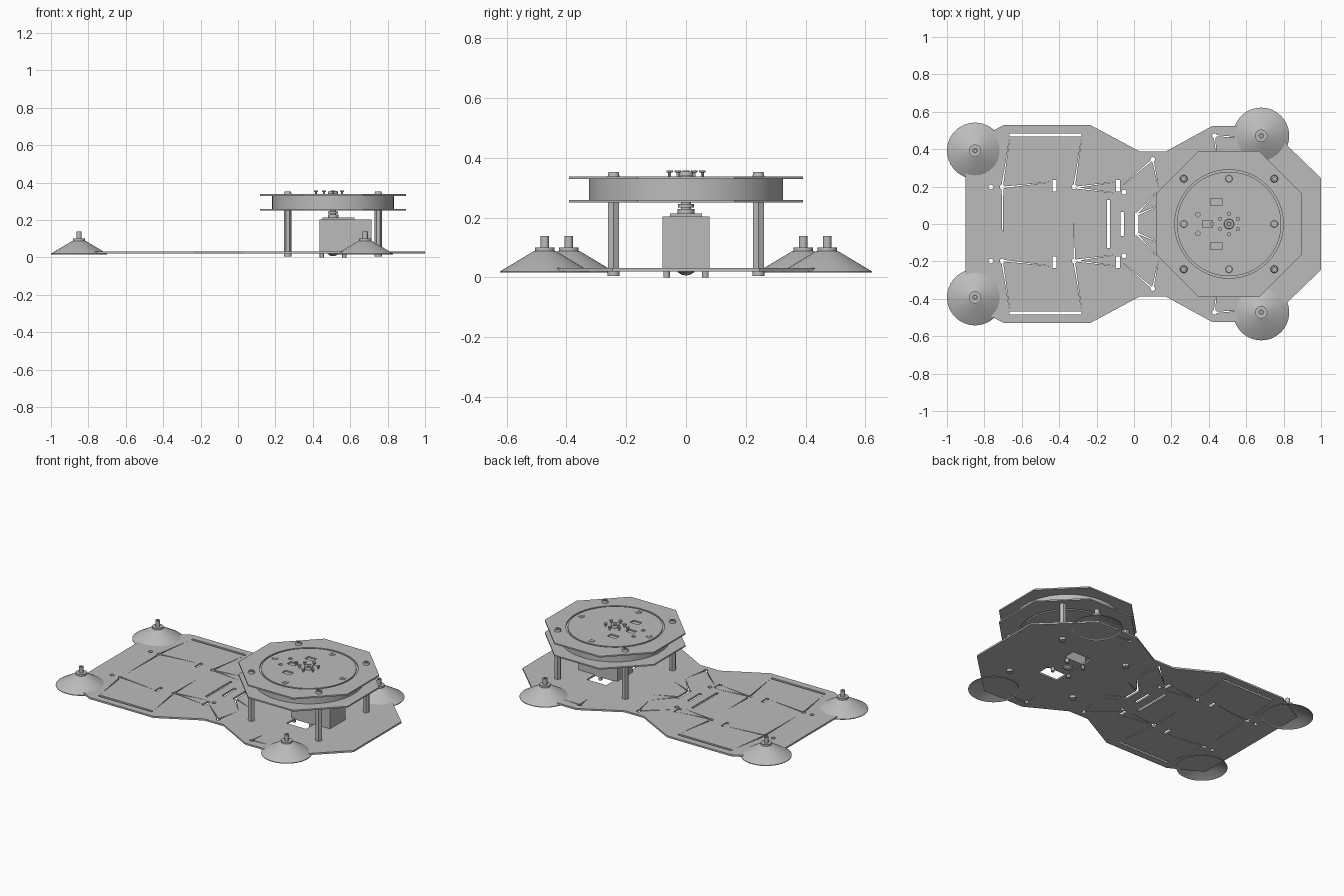
import bpy, bmesh
from math import cos, sin, tan, pi, radians
from mathutils import Vector

cube = bpy.data.objects.get("Cube")
if cube:
    bpy.data.objects.remove(cube, do_unlink=True)

grey = bpy.data.materials.new("plain grey")
grey.use_nodes = True
grey.diffuse_color = (0.5, 0.5, 0.5, 1)
grey.node_tree.nodes["Principled BSDF"].inputs["Base Color"].default_value = (0.5, 0.5, 0.5, 1)


def ring(x, y, r, sides, turn=0.0):
    return [(x + r * cos(turn + 2 * pi * i / sides), y + r * sin(turn + 2 * pi * i / sides))
            for i in range(sides)]


def rect(x, y, w, d):
    return [(x - w / 2, y - d / 2), (x + w / 2, y - d / 2), (x + w / 2, y + d / 2), (x - w / 2, y + d / 2)]


def slit(a, b, w=0.009):
    """Narrow wedge that tapers from a to b."""
    a, b = Vector(a), Vector(b)
    side = (b - a).normalized().orthogonal() * w / 2
    return [tuple(a - side), tuple(b), tuple(a + side)]


def flip(pts):
    return [(x, -y) for x, y in pts]


def prisms(name, outlines, z0, z1, smooth=False):
    """Extrude every outline from z0 to z1 into one object."""
    bm = bmesh.new()
    for pts in outlines:
        low = [bm.verts.new((x, y, z0)) for x, y in pts]
        high = [bm.verts.new((x, y, z1)) for x, y in pts]
        bm.faces.new(low)
        bm.faces.new(high)
        for i in range(len(pts)):
            j = (i + 1) % len(pts)
            bm.faces.new((low[i], low[j], high[j], high[i]))
    return finish(name, bm, smooth)


def lathe(name, profile, x, y, sides=48):
    """Spin an (r, z) profile round a vertical axis."""
    bm = bmesh.new()
    verts = [bm.verts.new((r, 0, z)) for r, z in profile]
    edges = [bm.edges.new(p) for p in zip(verts, verts[1:])]
    bmesh.ops.spin(bm, geom=verts + edges, cent=(0, 0, 0), axis=(0, 0, 1), angle=2 * pi, steps=sides)
    bmesh.ops.remove_doubles(bm, verts=bm.verts, dist=0.0001)
    bmesh.ops.translate(bm, verts=bm.verts, vec=(x, y, 0))
    return finish(name, bm, True)


def finish(name, bm, smooth):
    bmesh.ops.recalc_face_normals(bm, faces=bm.faces)
    mesh = bpy.data.meshes.new(name)
    bm.to_mesh(mesh)
    bm.free()
    mesh.materials.append(grey)
    obj = bpy.data.objects.new(name, mesh)
    bpy.context.collection.objects.link(obj)
    if smooth:
        activate(obj)
        bpy.ops.object.shade_smooth_by_angle(angle=radians(30))
    return obj


def activate(obj):
    bpy.ops.object.select_all(action='DESELECT')
    obj.select_set(True)
    bpy.context.view_layer.objects.active = obj


def cut(obj, outlines):
    """Punch the outlines through a flat part."""
    cutter = prisms("cutter", outlines, -1, 1)
    cutter.hide_render = True
    mod = obj.modifiers.new("holes", 'BOOLEAN')
    mod.operation, mod.solver, mod.use_self = 'DIFFERENCE', 'EXACT', True
    mod.object = cutter
    activate(obj)
    bpy.ops.object.modifier_apply(modifier=mod.name)
    bpy.data.objects.remove(cutter, do_unlink=True)


# Base plate outline, mirrored across the long axis
half = [(1.0, 0.245), (0.71, 0.525), (0.42, 0.525), (0.17, 0.388), (0.03, 0.388),
        (-0.235, 0.53), (-0.695, 0.53), (-0.9, 0.42)]
base = prisms("base_plate", [half + flip(half)[::-1]], 0.02, 0.031)

# Slots, bolt holes and cracks on one side of the base plate
side_holes = [rect(-0.472, 0.477, 0.385, 0.016), rect(-0.425, 0.205, 0.02, 0.06),
              rect(-0.085, 0.205, 0.02, 0.06)]
for x, y in [(-0.765, 0.198), (-0.705, 0.198), (-0.32, 0.198), (0.1, 0.345), (0.43, 0.472), (-0.053, 0.17)]:
    side_holes.append(ring(x, y, 0.013, 12))
for a, b in [((-0.705, 0.2), (-0.665, 0.46)), ((-0.32, 0.2), (-0.28, 0.46)),
             ((-0.32, 0.195), (-0.1, 0.225)), ((-0.32, 0.195), (-0.1, 0.165)),
             ((-0.705, 0.195), (-0.44, 0.225)), ((0.1, 0.345), (-0.07, 0.2)),
             ((0.1, 0.345), (0.13, 0.2)), ((0.43, 0.472), (0.55, 0.465)),
             ((0.43, 0.472), (0.44, 0.37)), ((0.02, 0.06), (0.13, 0.18)),
             ((0.02, 0.05), (0.16, 0.11))]:
    side_holes.append(slit(a, b))
holes = side_holes + [flip(h) for h in side_holes]
holes += [rect(-0.137, 0, 0.016, 0.256), rect(-0.063, 0, 0.02, 0.128), rect(0.015, 0, 0.02, 0.125),
          slit((-0.703, 0.19), (-0.703, -0.13)), slit((-0.32, -0.19), (-0.32, 0.03)),
          rect(0.53, 0, 0.14, 0.32)]
cut(base, holes)

# Suction cups, hollow underneath, with a flange and a socketed stem
cup = [(0, 0.125), (0.007, 0.125), (0.007, 0.138), (0.014, 0.138), (0.014, 0.1), (0.033, 0.1),
       (0.033, 0.088), (0.04, 0.086), (0.15, 0.02), (0.15, 0.016), (0.035, 0.072), (0, 0.072)]
for label, s in (("left", 1), ("right", -1)):
    lathe(f"suction_cup_a_{label}", cup, -0.85, s * 0.392)
    lathe(f"suction_cup_b_{label}", cup, 0.68, s * 0.472)

# Turntable: two octagonal plates, each with a disc set in a narrow gap, round a drum
CX = 0.508
octagon = ring(CX, 0, 0.391 / cos(pi / 8), 8, pi / 8)
for name, z in (("lower", 0.25), ("upper", 0.329)):
    plate = prisms(f"{name}_octagon_plate", [octagon], z, z + 0.009)
    cut(plate, [ring(CX, 0, 0.29, 64)])
    disc = prisms(f"{name}_disc", [ring(CX, 0, 0.279, 64)], z, z + 0.009)
    windows = [rect(CX - 0.068, 0.117, 0.06, 0.038), rect(CX - 0.068, -0.117, 0.06, 0.038),
               rect(CX - 0.115, 0, 0.055, 0.038),
               ring(CX - 0.167, 0.05, 0.012, 12), ring(CX - 0.167, -0.05, 0.012, 12)]
    if name == "upper":
        cut(disc, windows)
prisms("drum", [ring(CX, 0, 0.325, 64)], 0.2585, 0.3295, True)

# Bolts on a square grid; the corner ones stand on hexagonal pillars
STEP = 0.242
spots = [(i, j) for i in (-1, 0, 1) for j in (-1, 0, 1) if i or j]
for i, j in spots:
    x, y = CX + i * STEP, j * STEP
    tag = f"{i + 2}_{j + 2}"
    corner = i and j
    lathe(f"bolt_head_{tag}",
          [(0, 0.339), (0.009, 0.339), (0.009, 0.352 if corner else 0.341),
           (0.017, 0.352 if corner else 0.341), (0.02, 0.337), (0, 0.337)], x, y, 20)
    if corner:
        prisms(f"pillar_{tag}", [ring(x, y, 0.021, 6)], 0.03, 0.251)
        prisms(f"pillar_nut_{tag}", [ring(x, y, 0.02, 20)], 0.004, 0.021, True)

# Centre hub with small screws round it
lathe("hub", [(0, 0.345), (0.01, 0.345), (0.012, 0.354), (0.025, 0.354), (0.027, 0.336), (0, 0.336)], CX, 0, 24)
for k, (x, y) in enumerate(ring(CX, 0, 0.055, 6, pi / 6) + [(CX - 0.09, 0.0)]):
    lathe(f"hub_screw_{k + 1}", [(0, 0.358), (0.011, 0.358), (0.011, 0.352), (0.005, 0.35),
                                 (0.005, 0.335), (0, 0.335)], x, y, 12)

# Motor with stepped cap, coupling and shaft
prisms("motor_body", [rect(0.576, 0, 0.278, 0.156)], 0.024, 0.203)
prisms("motor_cap", [rect(CX + 0.03, 0, 0.17, 0.106)], 0.202, 0.214)
lathe("motor_shaft", [(0, 0.252), (0.016, 0.252), (0.016, 0.246), (0.026, 0.246), (0.026, 0.234),
                      (0.017, 0.234), (0.017, 0.228), (0.028, 0.228), (0.028, 0.212), (0, 0.212)], CX, 0, 24)
lathe("motor_end_dome", [(0, 0.006), (0.015, 0.009), (0.028, 0.018), (0.03, 0.026), (0, 0.026)], CX, 0, 24)
for k, (x, y) in enumerate(rect(CX, 0, 0.12, 0.13)):
    prisms(f"motor_screw_{k + 1}", [ring(x, y, 0.011, 12)], 0.0, 0.026, True)
